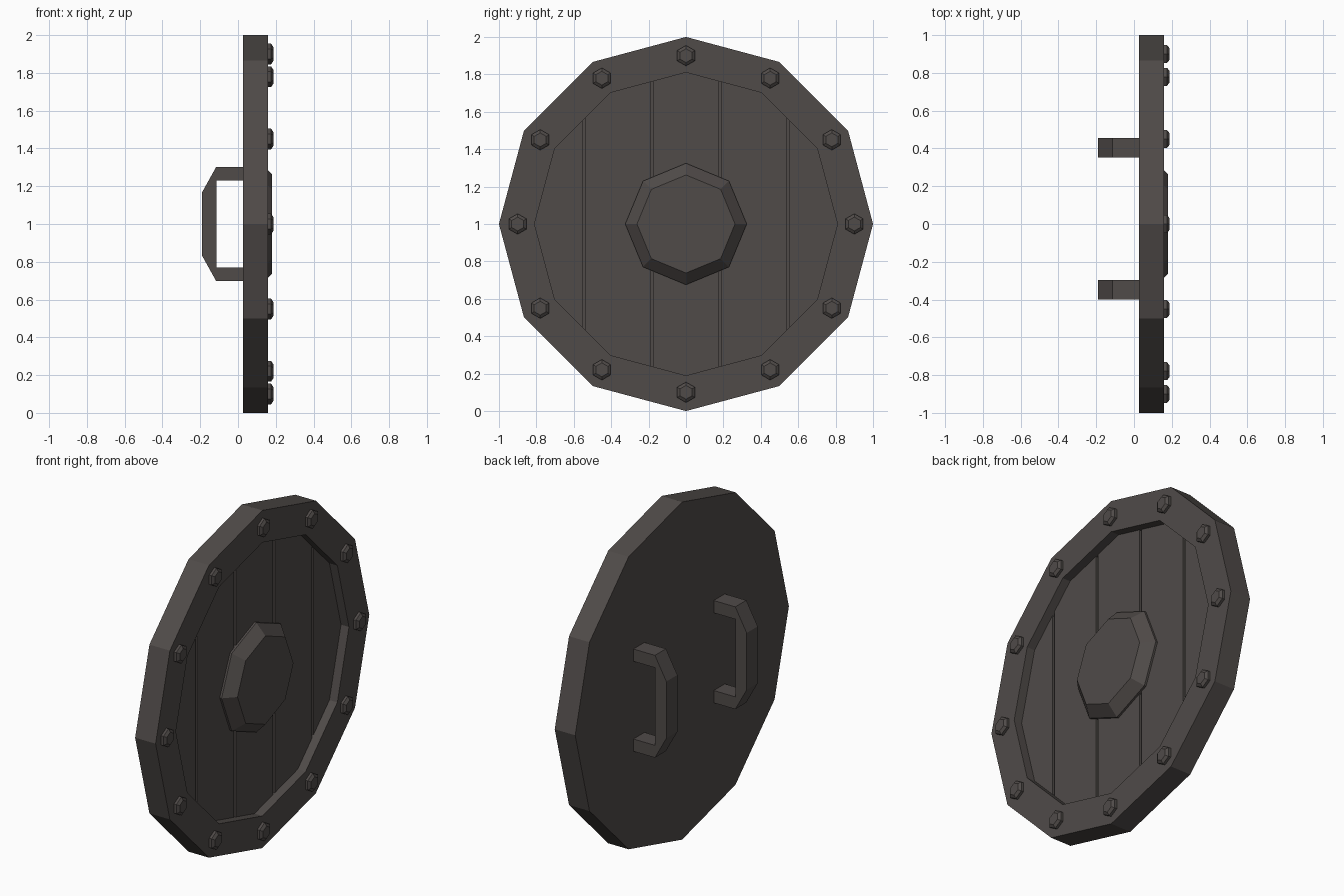
import bpy, bmesh, math

if "Cube" in bpy.data.objects:
    bpy.data.objects.remove(bpy.data.objects["Cube"])

iron = bpy.data.materials.new("dark_iron_wood")
iron.diffuse_color = (0.08, 0.07, 0.066, 1)
iron.use_nodes = True
iron.node_tree.nodes["Principled BSDF"].inputs["Base Color"].default_value = iron.diffuse_color
CZ = 1.0  # height of the shield centre


def finish(name, bm):
    bmesh.ops.recalc_face_normals(bm, faces=bm.faces[:])
    me = bpy.data.meshes.new(name)
    bm.to_mesh(me)
    bm.free()
    me.materials.append(iron)
    ob = bpy.data.objects.new(name, me)
    bpy.context.collection.objects.link(ob)
    return ob


def turned(bm, profile, n, y=0.0, z=CZ):
    """Stack n-sided rings (x, radius) along x, with a corner pointing up; cap both ends."""
    rings = []
    for x, r in profile:
        rings.append([bm.verts.new((x, y + r * math.sin(2 * math.pi * i / n),
                                    z + r * math.cos(2 * math.pi * i / n))) for i in range(n)])
    for a, b in zip(rings, rings[1:]):
        for i in range(n):
            j = (i + 1) % n
            bm.faces.new((a[i], a[j], b[j], b[i]))
    bm.faces.new(rings[0])
    bm.faces.new(rings[-1])


# Body: flat back, thick rim and recessed floor
bm = bmesh.new()
turned(bm, [(0.026, 1.0), (0.16, 1.0), (0.16, 0.81), (0.09, 0.81)], 12)
finish("rim_and_back", bm)

# Planks: strips cut from a twelve-sided disc, with narrow gaps
GAP = 0.008
edges = [-0.9, -0.545, -0.182, 0.182, 0.545, 0.9]
for k, (lo, hi) in enumerate(zip(edges, edges[1:])):
    bm = bmesh.new()
    turned(bm, [(0.085, 0.81), (0.108, 0.81)], 12)
    for y, d in ((lo + GAP, -1), (hi - GAP, 1)):
        bmesh.ops.bisect_plane(bm, geom=bm.verts[:] + bm.edges[:] + bm.faces[:],
                               plane_co=(0, y, 0), plane_no=(0, d, 0), clear_outer=True)
        bmesh.ops.holes_fill(bm, edges=[e for e in bm.edges if e.is_boundary])
    finish("plank_%d" % (k + 1), bm)

# Central boss
bm = bmesh.new()
turned(bm, [(0.10, 0.325), (0.12, 0.325), (0.18, 0.262)], 8)
finish("boss", bm)

# Hexagonal bolts around the rim
for k in range(12):
    a = 2 * math.pi * k / 12
    bm = bmesh.new()
    turned(bm, [(0.155, 0.055), (0.175, 0.055), (0.187, 0.037)], 6,
           0.9 * math.sin(a), CZ + 0.9 * math.cos(a))
    finish("bolt_%d" % (k + 1), bm)

# Grips on the back: half outline mirrored in height, extruded along y
outer = [(0.03, 0.303), (-0.115, 0.303), (-0.19, 0.168)]
inner = [(0.03, 0.23), (-0.115, 0.23), (-0.115, 0.168)]
outer += [(x, -z) for x, z in reversed(outer)]
inner += [(x, -z) for x, z in reversed(inner)]
for name, y0 in (("left_grip", -0.4), ("right_grip", 0.352)):
    bm = bmesh.new()
    o, i = [[bm.verts.new((x, y0, CZ + z)) for x, z in line] for line in (outer, inner)]
    faces = [bm.faces.new((o[k], o[k + 1], i[k + 1], i[k])) for k in range(5)]
    ext = bmesh.ops.extrude_face_region(bm, geom=faces)["geom"]
    bmesh.ops.translate(bm, vec=(0, 0.103, 0),
                        verts=[v for v in ext if isinstance(v, bmesh.types.BMVert)])
    finish(name, bm)
